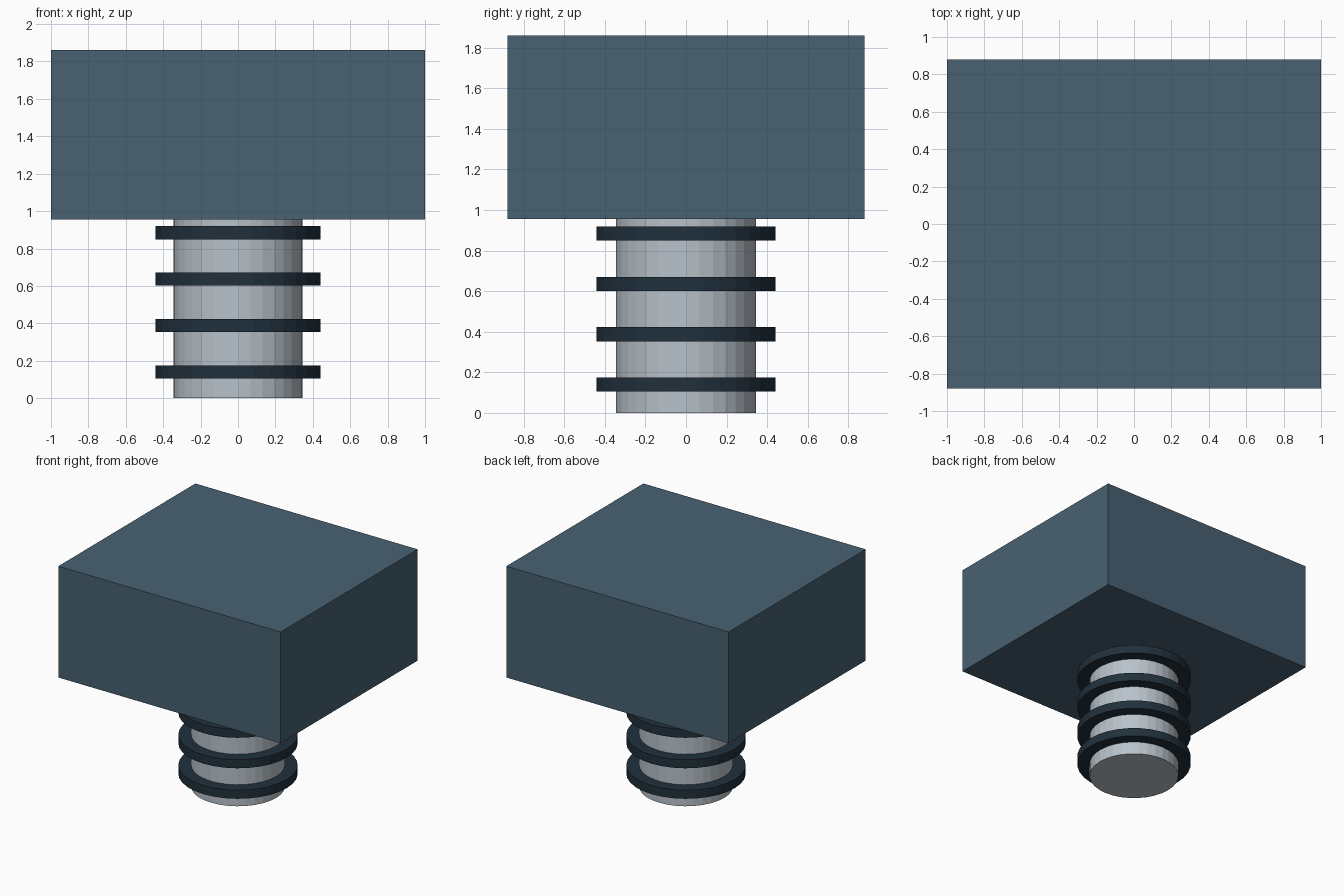
import bpy

cube = bpy.data.objects.get("Cube")
if cube:
    bpy.data.objects.remove(cube, do_unlink=True)


def material(name, rgb):
    mat = bpy.data.materials.new(name)
    mat.use_nodes = True
    color = (*rgb, 1)
    mat.diffuse_color = color
    mat.node_tree.nodes["Principled BSDF"].inputs["Base Color"].default_value = color
    return mat


def finish(name, mat):
    obj = bpy.context.object
    obj.name = name
    obj.data.name = name
    obj.data.materials.append(mat)
    return obj


def cylinder(name, radius, bottom, top, mat):
    bpy.ops.mesh.primitive_cylinder_add(
        vertices=32, radius=radius, depth=top - bottom,
        location=(0, 0, (bottom + top) / 2))
    return finish(name, mat)


slate = material("slate_blue", (0.065, 0.12, 0.17))
navy = material("dark_navy", (0.015, 0.03, 0.045))
steel = material("light_steel", (0.48, 0.54, 0.59))

BASE, TOP = 0.955, 1.86

# Block head
bpy.ops.mesh.primitive_cube_add(size=1, location=(0, 0, (BASE + TOP) / 2))
bpy.context.object.scale = (2, 1.76, TOP - BASE)
bpy.ops.object.transform_apply(location=False, rotation=False, scale=True)
finish("block_head", slate)

# Round shaft below the head
cylinder("shaft", 0.345, 0, BASE, steel)

# Evenly spaced collar rings around the shaft
for i in range(4):
    z = 0.105 + i * 0.248
    cylinder(f"collar_ring_{i + 1}", 0.44, z, z + 0.07, navy)
